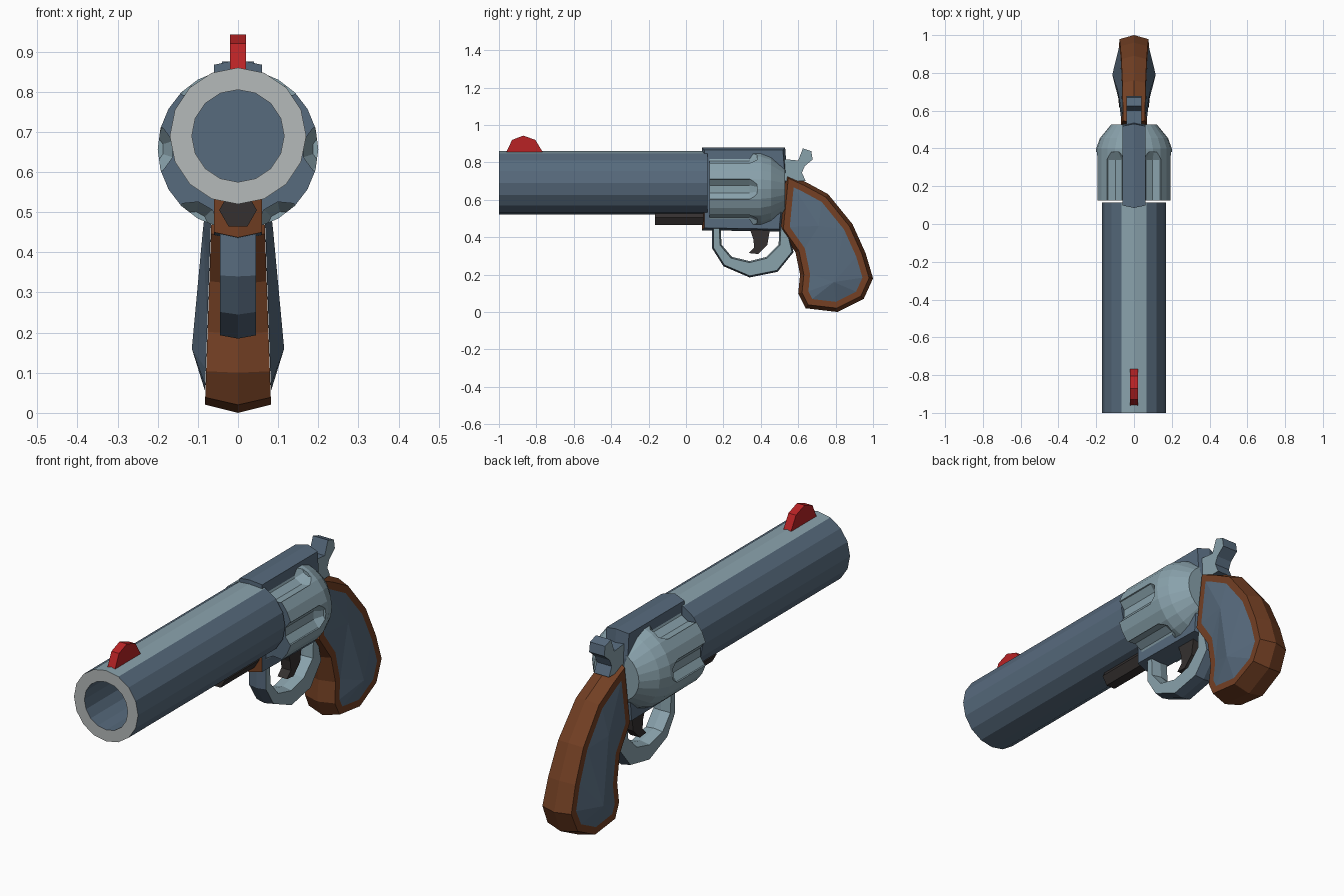
import bpy, bmesh, math
from mathutils import Vector

if "Cube" in bpy.data.objects:
    bpy.data.objects.remove(bpy.data.objects["Cube"])


def material(name, rgb):
    m = bpy.data.materials.new(name)
    m.diffuse_color = (*rgb, 1)
    m.use_nodes = True
    m.node_tree.nodes["Principled BSDF"].inputs["Base Color"].default_value = m.diffuse_color
    return m


slate = material("slate steel", (0.095, 0.145, 0.205))
light = material("light steel", (0.25, 0.36, 0.41))
pale = material("pale grey", (0.46, 0.49, 0.49))
wood = material("brown wood", (0.17, 0.05, 0.017))
dark = material("dark iron", (0.035, 0.030, 0.029))
red = material("red", (0.48, 0.016, 0.018))


def finish(bm, name, mats, rule=None):
    """Turn a bmesh into a flat shaded object; rule(face) picks the material."""
    bmesh.ops.recalc_face_normals(bm, faces=bm.faces)
    bm.normal_update()
    if rule:
        for f in bm.faces:
            f.material_index = rule(f)
    me = bpy.data.meshes.new(name)
    bm.to_mesh(me)
    bm.free()
    for m in mats:
        me.materials.append(m)
    ob = bpy.data.objects.new(name, me)
    bpy.context.collection.objects.link(ob)
    return ob


def lathe(bm, profile, sides, x=0, z=0, phase=math.pi / 2):
    """Revolve (radius, y) points about a line along y, closing both ends."""
    rings = []
    for r, y in profile:
        ring = []
        for i in range(sides):
            a = phase + math.tau * i / sides
            ring.append(bm.verts.new((x + r * math.cos(a), y, z + r * math.sin(a))))
        rings.append(ring)
    for a, b in zip(rings, rings[1:]):
        for i in range(sides):
            j = (i + 1) % sides
            bm.faces.new((a[i], a[j], b[j], b[i]))
    bm.faces.new(rings[0])
    bm.faces.new(rings[-1])


def inset(pts, d):
    """Move a closed (y, z) outline inward by d."""
    n = len(pts)
    area = sum(pts[i - 1][0] * pts[i][1] - pts[i][0] * pts[i - 1][1] for i in range(n))
    s = 1 if area > 0 else -1
    out = []
    for i in range(n):
        p = Vector(pts[i])
        e1 = (p - Vector(pts[i - 1])).normalized()
        e2 = (Vector(pts[(i + 1) % n]) - p).normalized()
        n1 = Vector((-e1.y, e1.x)) * s
        n2 = Vector((-e2.y, e2.x)) * s
        out.append(tuple(p + (n1 + n2) * d / max(0.4, 1 + n1.dot(n2))))
    return out


def plate(name, pts, width, ridge, mats, rule=None):
    """Side profile with thickness; the rim peaks in a ridge on the centre plane."""
    w = width if callable(width) else (lambda z: width)
    bm = bmesh.new()
    side = inset(pts, ridge) if ridge else pts
    left = [bm.verts.new((-w(z), y, z)) for y, z in side]
    right = [bm.verts.new((w(z), y, z)) for y, z in side]
    loops = [left, right]
    if ridge:
        loops.insert(1, [bm.verts.new((0, y, z)) for y, z in pts])
    n = len(pts)
    for a, b in zip(loops, loops[1:]):
        for i in range(n):
            j = (i + 1) % n
            bm.faces.new((a[i], a[j], b[j], b[i]))
    bm.faces.new(left)
    bm.faces.new(right)
    return finish(bm, name, mats, rule)


# Barrel: bored tube, pale muzzle ring, light strip along the top
def barrel_rule(f):
    c = f.calc_center_median()
    if c.y < -0.99:
        return 2
    return 1 if f.normal.z > 0.95 and c.z > 0.83 else 0


bm = bmesh.new()
lathe(bm, [(0.17, 0.115), (0.17, -1), (0.115, -1), (0.115, 0.0)], 16, z=0.69)
finish(bm, "barrel", [slate, light, pale], barrel_rule)

# Front sight
plate("front_sight", [(-0.965, 0.845), (-0.93, 0.92), (-0.87, 0.943), (-0.805, 0.92), (-0.76, 0.845)],
      0.02, 0, [red])

# Rod under the barrel
bm = bmesh.new()
lathe(bm, [(0.047, -0.165), (0.047, 0.1)], 6, z=0.505, phase=0)
finish(bm, "ejector_rod", [dark])

# Frame with a brown lower front face
plate("frame", [(0.085, 0.88), (0.53, 0.88), (0.54, 0.75), (0.51, 0.43), (0.085, 0.437), (0.085, 0.55)],
      0.06, 0.013, [slate, wood],
      lambda f: int(f.normal.y < -0.8 and f.calc_center_median().z < 0.6))

# Fluted cylinder with a domed back
bm = bmesh.new()
lathe(bm, [(0.2, 0.125), (0.2, 0.40), (0.18, 0.455), (0.12, 0.528)], 24, z=0.657)
drum = finish(bm, "cylinder", [light, slate], lambda f: int(f.normal.y < -0.9))
bm = bmesh.new()
for i in range(6):
    a = math.tau * i / 6
    lathe(bm, [(0.065, 0.05), (0.065, 0.34), (0.04, 0.38)], 10,
          x=0.225 * math.cos(a), z=0.657 + 0.225 * math.sin(a), phase=a + math.pi / 10)
cutter = finish(bm, "flute_cutter", [light])
cutter.hide_render = True
mod = drum.modifiers.new("flutes", "BOOLEAN")
mod.operation = "DIFFERENCE"
mod.solver = "EXACT"
mod.object = cutter
bpy.context.view_layer.objects.active = drum
bpy.ops.object.modifier_apply(modifier=mod.name)
bpy.data.objects.remove(cutter)

# Trigger guard: light sides and inside, slate outer rim
outer = [(0.14, 0.46), (0.14, 0.34), (0.20, 0.245), (0.34, 0.185), (0.49, 0.215), (0.575, 0.32), (0.54, 0.46)]
inner = [(0.50, 0.46), (0.495, 0.36), (0.43, 0.295), (0.34, 0.272), (0.245, 0.295), (0.19, 0.36), (0.185, 0.46)]


def guard_rule(f):
    to_mid = Vector((0, 0.35, 0.38)) - f.calc_center_median()
    return 0 if abs(f.normal.x) > 0.8 or f.normal.dot(to_mid) > 0 else 1


plate("trigger_guard", outer + inner, 0.045, 0.008, [light, slate], guard_rule)

# Trigger
plate("trigger", [(0.34, 0.45), (0.45, 0.45), (0.435, 0.36), (0.385, 0.31), (0.335, 0.315),
                  (0.365, 0.345), (0.36, 0.39)], 0.025, 0, [dark])

# Hammer: light sides, slate rim
plate("hammer", [(0.50, 0.82), (0.60, 0.81), (0.625, 0.875), (0.67, 0.86), (0.677, 0.815), (0.635, 0.78),
                 (0.62, 0.745), (0.64, 0.70), (0.50, 0.70)], 0.04, 0, [light, slate],
      lambda f: int(abs(f.normal.x) < 0.5))

# Grip: wooden body widening towards the foot
grip = [(0.53, 0.745), (0.64, 0.695), (0.76, 0.63), (0.89, 0.47), (0.96, 0.315), (1.0, 0.18), (0.95, 0.07),
        (0.81, 0.0), (0.64, 0.02), (0.60, 0.10), (0.61, 0.20), (0.585, 0.32), (0.50, 0.44)]


def grip_width(z):
    return 0.083 - 0.035 * z


plate("grip", grip, grip_width, 0.02, [wood])

# Bulging grip panels: outline joined to a raised ridge, mirrored to both sides
crest = [Vector((0.115, 0.79, 0.16)), Vector((0.087, 0.71, 0.46)), Vector((0.07, 0.62, 0.60))]
bm = bmesh.new()
for s in (-1, 1):
    tops = [bm.verts.new((s * c.x, c.y, c.z)) for c in crest]
    rim = [bm.verts.new((s * (grip_width(z) + 0.001), y, z)) for y, z in inset(grip, 0.053)]
    near = [tops[min(range(3), key=lambda k: (Vector((0, v.co.y, v.co.z))
            - Vector((0, crest[k].y, crest[k].z))).length)] for v in rim]
    for i in range(len(rim)):
        j = (i + 1) % len(rim)
        bm.faces.new((rim[i], rim[j], near[j]))
        if near[i] != near[j]:
            bm.faces.new((rim[i], near[j], near[i]))
bmesh.ops.holes_fill(bm, edges=[e for e in bm.edges if e.is_boundary], sides=0)
finish(bm, "grip_panels", [slate])
